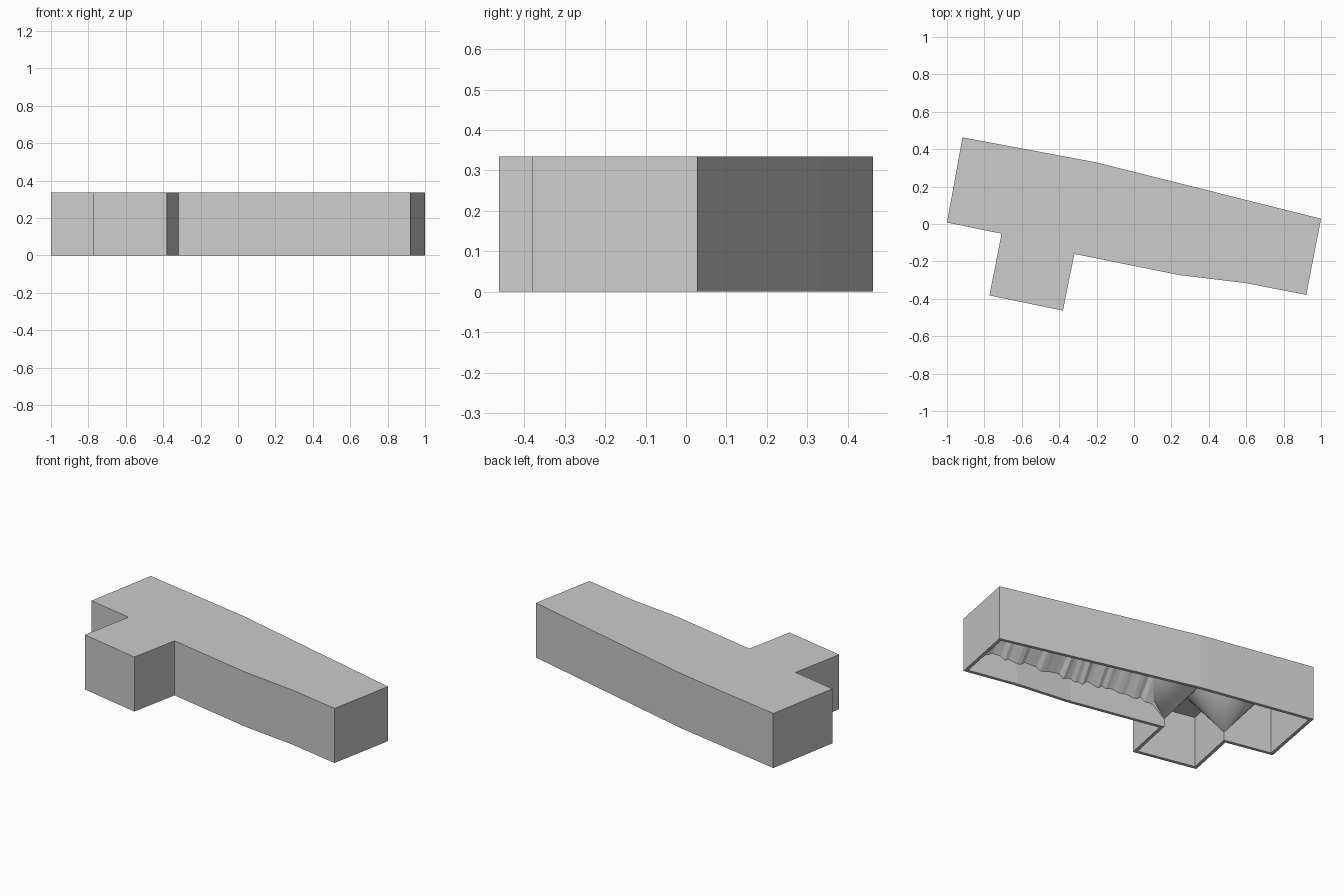
import bpy, bmesh, math, random
from mathutils import Vector

cube = bpy.data.objects.get("Cube")
if cube:
    bpy.data.objects.remove(cube, do_unlink=True)
random.seed(4)

HEIGHT, WALL, CEILING = 0.335, 0.02, 0.315
TIP = 0.05
# Footprint, clockwise from the back corner
OUTLINE = [Vector(p) for p in (
    (-.917, .463), (-.205, .33), (1, .028), (.921, -.379), (.598, -.316),
    (.243, -.273), (-.319, -.16), (-.38, -.463), (-.773, -.382),
    (-.708, -.052), (-1, .008))]

grey = bpy.data.materials.new("plain grey")
grey.use_nodes = True
grey.diffuse_color = (.604, .604, .604, 1)
grey.node_tree.nodes["Principled BSDF"].inputs["Base Color"].default_value = (.604, .604, .604, 1)


def inset(points, width):
    """Move every edge of a clockwise outline inward by width."""
    result = []
    for i, p in enumerate(points):
        before = (p - points[i - 1]).normalized()
        after = (points[(i + 1) % len(points)] - p).normalized()
        n1, n2 = Vector((before.y, -before.x)), Vector((after.y, -after.x))
        result.append(p + (n1 + n2) * width / (1 + n1.dot(n2)))
    return result


def finish(bm, name, downward=False):
    if downward:
        for f in bm.faces:
            f.normal_update()
            if f.normal.z > 0:
                f.normal_flip()
    else:
        bmesh.ops.recalc_face_normals(bm, faces=bm.faces)
    mesh = bpy.data.meshes.new(name)
    bm.to_mesh(mesh)
    bm.free()
    mesh.materials.append(grey)
    obj = bpy.data.objects.new(name, mesh)
    bpy.context.collection.objects.link(obj)
    return obj


# Hollow block, open underneath
inner = inset(OUTLINE, WALL)
inward_corners = inner[6], inner[9]
bm = bmesh.new()
rings = [[bm.verts.new((p.x, p.y, z)) for p in points] for points, z in
         ((OUTLINE, HEIGHT), (OUTLINE, 0), (inner, 0), (inner, CEILING))]
for a, b in zip(rings, rings[1:]):
    for i in range(len(a)):
        j = (i + 1) % len(a)
        bm.faces.new((a[i], a[j], b[j], b[i]))
bm.faces.new(rings[0])
bm.faces.new(rings[-1])
finish(bm, "building_shell")


# Rough sloping brackets between the long walls and the ceiling
def wall_bracket(name, path):
    bm = bmesh.new()
    previous = None
    for start, end in zip(path, path[1:]):
        along = (end - start).normalized()
        normal = Vector((along.y, -along.x))
        steps = max(2, round((end - start).length / .025))
        for k in range(steps + 1):
            p = start.lerp(end, k / steps)
            q = p + normal * .17
            z = min([random.uniform(.125, .155)] +
                    [TIP + (p - c).length for c in inward_corners])
            low = bm.verts.new((p.x, p.y, z))
            high = bm.verts.new((q.x, q.y, CEILING))
            if previous:
                bm.faces.new((previous[0], low, high, previous[1]))
            previous = low, high
    finish(bm, name, downward=True)


wall_bracket("front_wall_bracket", inner[3:7])
wall_bracket("back_wall_bracket", inner[0:3])


# Cone-shaped corbels that spread upward from the two inward corners
def corner_corbel(name, index, radius=.22, sides=24):
    p = inner[index]
    back = inner[index - 1] - p
    ahead = inner[index + 1] - p
    first = math.atan2(back.y, back.x)
    sweep = (math.atan2(ahead.y, ahead.x) - first) % math.tau
    bm = bmesh.new()
    tip = bm.verts.new((p.x, p.y, TIP))
    rim = []
    for k in range(sides + 1):
        a = first + sweep * k / sides
        rim.append(bm.verts.new((p.x + radius * math.cos(a),
                                 p.y + radius * math.sin(a), CEILING)))
    for a, b in zip(rim, rim[1:]):
        bm.faces.new((tip, a, b))
    obj = finish(bm, name, downward=True)
    for poly in obj.data.polygons:
        poly.use_smooth = True


corner_corbel("left_corner_corbel", 6)
corner_corbel("right_corner_corbel", 9)
